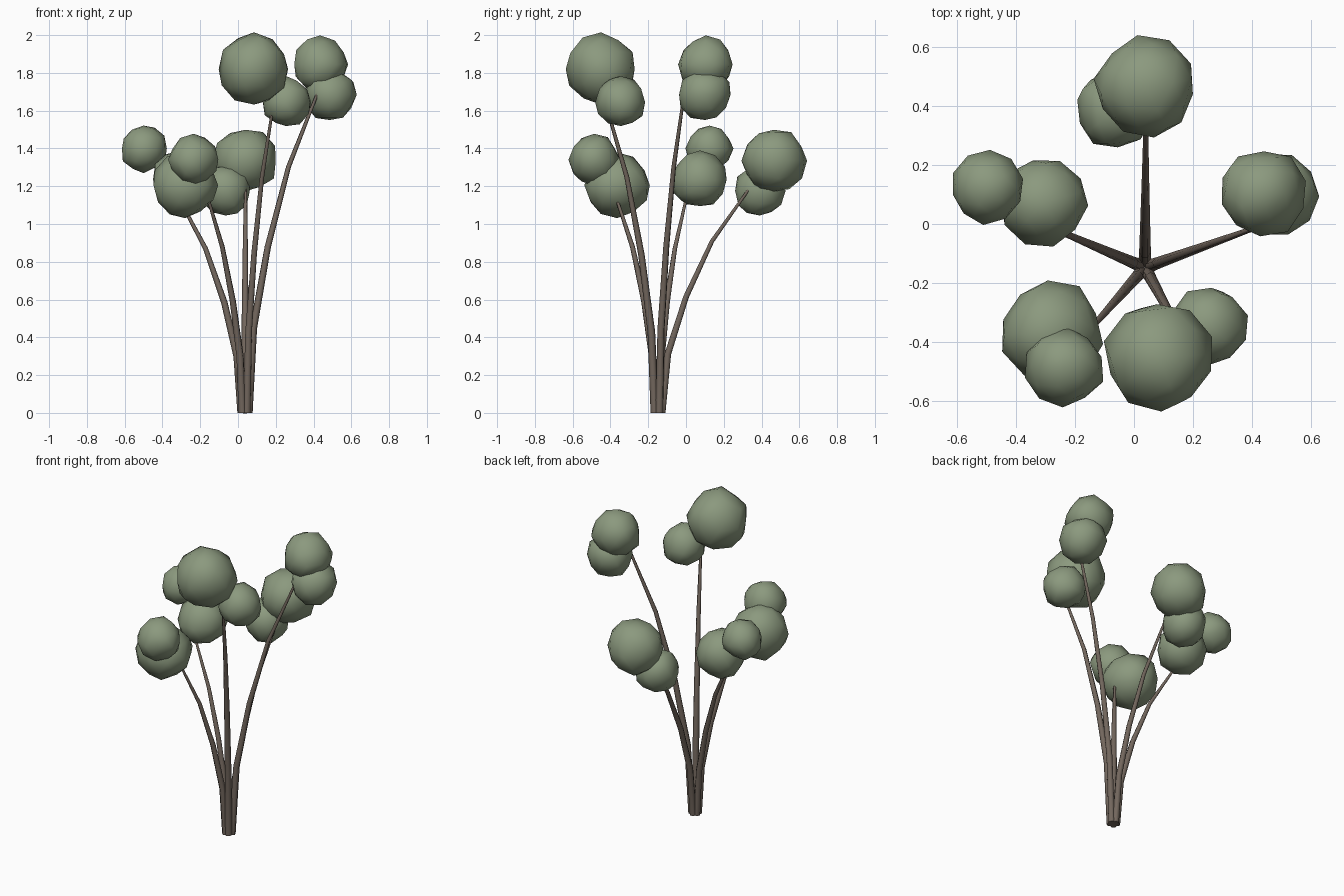
import bpy, bmesh, random
from math import atan2, cos, sin
from mathutils import Vector

random.seed(4)
cube = bpy.data.objects.get("Cube")
if cube:
    bpy.data.objects.remove(cube, do_unlink=True)


def material(name, rgb):
    mat = bpy.data.materials.new(name)
    mat.use_nodes = True
    mat.diffuse_color = (*rgb, 1)
    bsdf = mat.node_tree.nodes["Principled BSDF"]
    bsdf.inputs["Base Color"].default_value = (*rgb, 1)
    bsdf.inputs["Roughness"].default_value = 0.9
    return mat


bark = material("grey brown bark", (0.17, 0.135, 0.11))
leaf = material("sage green leaves", (0.26, 0.32, 0.21))
ROOT = Vector((0.037, -0.148, 0))
# Share of the height and of the outward reach at each bend of a stem
BENDS = [(0, 0, 0.022), (0.265, 0.07, 0.020), (0.52, 0.28, 0.017),
         (0.77, 0.58, 0.013), (1, 1, 0.008)]


def stem(name, tip):
    """Tapered tube that starts upright in the bundle and leans outwards."""
    tip = Vector(tip)
    out = tip - ROOT
    angle = atan2(out.y, out.x)
    foot = ROOT + 0.020 * Vector((cos(angle), sin(angle), 0))
    curve = bpy.data.curves.new(name, "CURVE")
    curve.dimensions = "3D"
    curve.bevel_depth = 1
    curve.bevel_resolution = 1
    curve.use_fill_caps = True
    spline = curve.splines.new("POLY")
    spline.points.add(len(BENDS) - 1)
    for point, (rise, reach, radius) in zip(spline.points, BENDS):
        pos = foot.lerp(tip, reach)
        point.co = (pos.x, pos.y, tip.z * rise, 1)
        point.radius = radius
    obj = bpy.data.objects.new(name, curve)
    bpy.context.collection.objects.link(obj)
    curve.materials.append(bark)
    bpy.ops.object.select_all(action="DESELECT")
    obj.select_set(True)
    bpy.context.view_layer.objects.active = obj
    bpy.ops.object.convert(target="MESH")
    bpy.ops.object.shade_smooth_by_angle(angle=1.1)


def clump(name, centre, radius):
    """Coarse, slightly lumpy ball of leaves."""
    bm = bmesh.new()
    bmesh.ops.create_icosphere(bm, subdivisions=2, radius=radius)
    turn = random.uniform(0, 6)
    for v in bm.verts:
        x, y, z = v.co * random.uniform(0.93, 1.05)
        v.co = (x * cos(turn) - y * sin(turn), x * sin(turn) + y * cos(turn), z)
    for f in bm.faces:
        f.smooth = True
    mesh = bpy.data.meshes.new(name)
    bm.to_mesh(mesh)
    bm.free()
    mesh.materials.append(leaf)
    obj = bpy.data.objects.new(name, mesh)
    obj.location = centre
    bpy.context.collection.objects.link(obj)


# Each branch: stem tip, then its two leaf clumps (centre, radius)
branches = {
    "back": ((0.04, 0.33, 1.18),
             ((0.04, 0.465, 1.335), 0.172), ((-0.065, 0.39, 1.175), 0.137)),
    "left": ((0.42, -0.01, 1.69),
             ((0.435, 0.105, 1.845), 0.15), ((0.485, 0.10, 1.685), 0.14)),
    "front_left": ((0.185, -0.42, 1.62),
                   ((0.085, -0.45, 1.82), 0.188), ((0.255, -0.345, 1.645), 0.134)),
    "front_right": ((-0.16, -0.37, 1.14),
                    ((-0.235, -0.485, 1.34), 0.134), ((-0.28, -0.365, 1.205), 0.173)),
    "right": ((-0.31, 0.0, 1.13),
              ((-0.5, 0.125, 1.40), 0.125), ((-0.31, 0.075, 1.235), 0.15)),
}
for side, (tip, upper, lower) in branches.items():
    stem(side + "_stem", tip)
    clump(side + "_upper_leaves", *upper)
    clump(side + "_lower_leaves", *lower)
